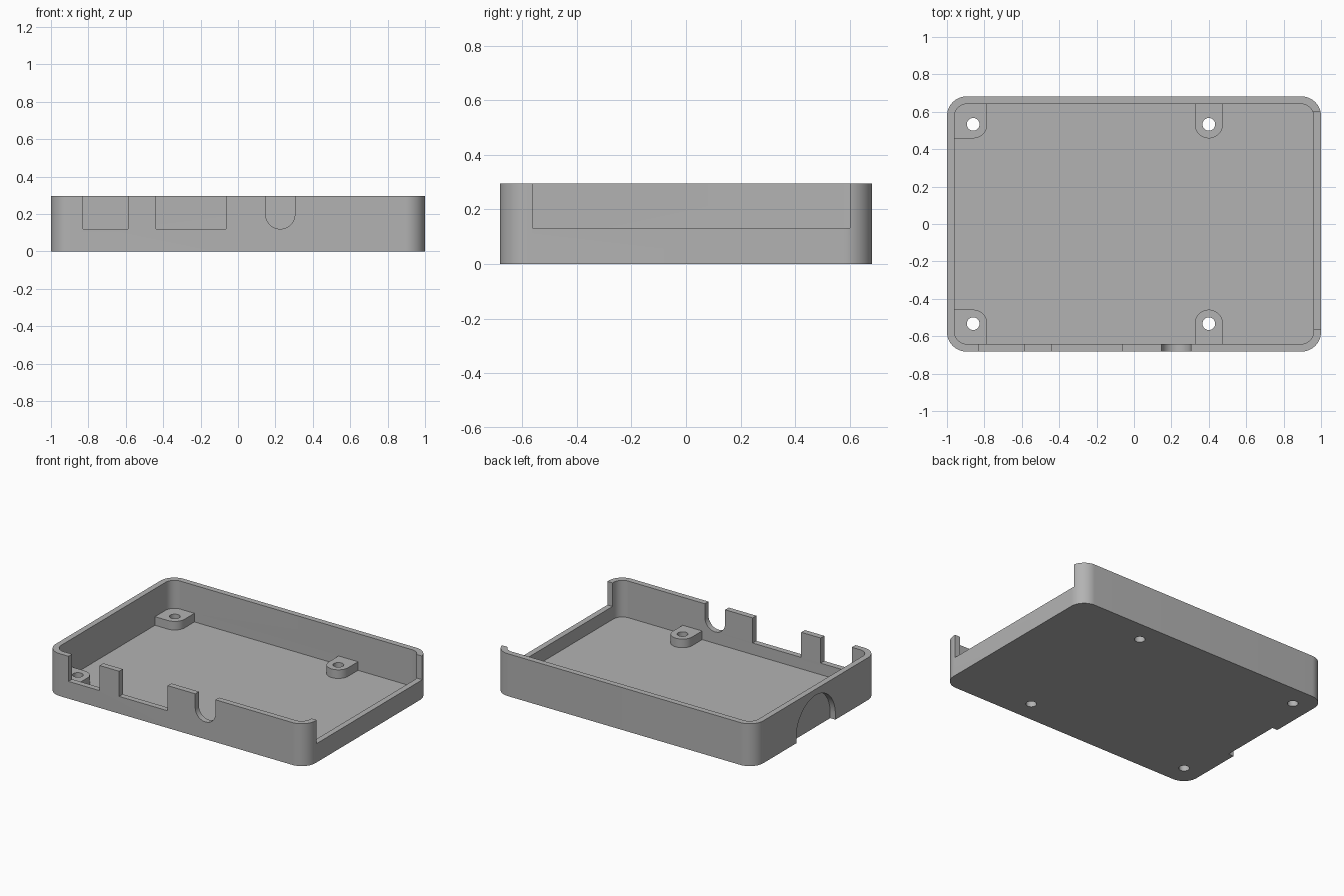
import bpy, bmesh
from math import pi, cos, sin, radians
from mathutils import Matrix, Vector

cube = bpy.data.objects.get("Cube")
if cube:
    bpy.data.objects.remove(cube, do_unlink=True)

W, D, H = 1.0, 0.682, 0.295      # half width, half depth, height
WALL, FLOOR, POST_TOP = 0.04, 0.04, 0.10
LEDGE = 0.12                     # lower edge of the port openings

grey = bpy.data.materials.new("mid grey plastic")
grey.use_nodes = True
COLOUR = (0.45, 0.45, 0.45, 1)
grey.diffuse_color = COLOUR
grey.node_tree.nodes["Principled BSDF"].inputs["Base Color"].default_value = COLOUR


def arc(cx, cy, r, start, end, steps=16):
    """Points along an arc, angles in degrees."""
    angles = [radians(start + (end - start) * i / steps) for i in range(steps + 1)]
    return [(cx + r * cos(a), cy + r * sin(a)) for a in angles]


def rounded_rect(hx, hy, r):
    corners = ((1, 1, 0), (-1, 1, 90), (-1, -1, 180), (1, -1, 270))
    return [p for sx, sy, a in corners
            for p in arc(sx * (hx - r), sy * (hy - r), r, a, a + 90)]


def prism(name, profile, low, high, axis="z"):
    """Extrude a profile along z, or along x (profile y,z) or y (profile x,z)."""
    place = {"z": lambda a, b, t: (a, b, t),
             "x": lambda a, b, t: (t, a, b),
             "y": lambda a, b, t: (a, t, b)}[axis]
    bm = bmesh.new()
    face = bm.faces.new([bm.verts.new(place(a, b, low)) for a, b in profile])
    moved = bmesh.ops.extrude_face_region(bm, geom=[face])["geom"]
    bmesh.ops.translate(bm, vec=Vector(place(0, 0, high - low)),
                        verts=[v for v in moved if isinstance(v, bmesh.types.BMVert)])
    bmesh.ops.recalc_face_normals(bm, faces=bm.faces)
    mesh = bpy.data.meshes.new(name)
    bm.to_mesh(mesh)
    bm.free()
    mesh.materials.append(grey)
    ob = bpy.data.objects.new(name, mesh)
    bpy.context.collection.objects.link(ob)
    return ob


def box(x0, x1, y0, y1):
    return [(x0, y0), (x1, y0), (x1, y1), (x0, y1)]


def combine(tool, operation):
    """Apply a boolean to the tray and discard the tool."""
    mod = tray.modifiers.new(tool.name, "BOOLEAN")
    mod.object, mod.operation, mod.solver = tool, operation, "EXACT"
    bpy.context.view_layer.objects.active = tray
    bpy.ops.object.modifier_apply(modifier=mod.name)
    bpy.data.objects.remove(tool, do_unlink=True)


# Open tray with rounded corners
tray = prism("case_tray", rounded_rect(W, D, 0.105), 0, H)
combine(prism("cavity", rounded_rect(W - WALL, D - WALL, 0.068), FLOOR, H + 0.1), "DIFFERENCE")

# Mounting posts joined to the walls, each with a through hole
POST_R, HOLE_R, POST_Y = 0.075, 0.034, 0.533
for px in (-0.86, 0.40):
    for side in (1, -1):
        wall_y = D - WALL / 2
        if px < 0:               # corner post fills out to both walls
            x0 = -W + WALL / 2
            outline = [(x0, POST_Y - POST_R)] + arc(px, POST_Y, POST_R, -90, 0)
            outline += [(px + POST_R, wall_y), (-W + 0.08, wall_y), (x0, wall_y - 0.06)]
        else:
            outline = arc(px, POST_Y, POST_R, -180, 0, 32)
            outline += [(px + POST_R, wall_y), (px - POST_R, wall_y)]
        outline = [(x, y * side) for x, y in outline]
        combine(prism("post", outline, FLOOR / 2, POST_TOP), "UNION")
        hole = arc(px, POST_Y * side, HOLE_R, 0, 360, 32)[:-1]
        combine(prism("screw_hole", hole, -0.1, H), "DIFFERENCE")

# Port openings in the front wall: two square notches and a round-bottomed slot
slot_r = 0.078
slot = arc(0.226, LEDGE + slot_r, slot_r, 180, 360, 32)
slot += [(0.226 + slot_r, H + 0.1), (0.226 - slot_r, H + 0.1)]
for profile in (box(-0.828, -0.588, LEDGE, H + 0.1),
                box(-0.438, -0.064, LEDGE, H + 0.1), slot):
    combine(prism("front_port", profile, -D - 0.1, -D + WALL + 0.001, "y"), "DIFFERENCE")

# Wide opening in the +x end wall
combine(prism("end_opening", box(-0.563, 0.60, 0.131, H + 0.1),
              W - WALL - 0.04, W + 0.1, "x"), "DIFFERENCE")

# Arched opening in the -x end wall, reaching the underside
arch_r = 0.215
arch = arc(0, 0.038, arch_r, 0, 180, 40) + [(-arch_r, -0.1), (arch_r, -0.1)]
combine(prism("card_arch", arch, -W - 0.1, -W + WALL, "x"), "DIFFERENCE")

# Smooth the curved walls, keep the edges crisp
bpy.ops.object.select_all(action="DESELECT")
tray.select_set(True)
bpy.context.view_layer.objects.active = tray
bpy.ops.object.shade_smooth_by_angle(angle=radians(30))
